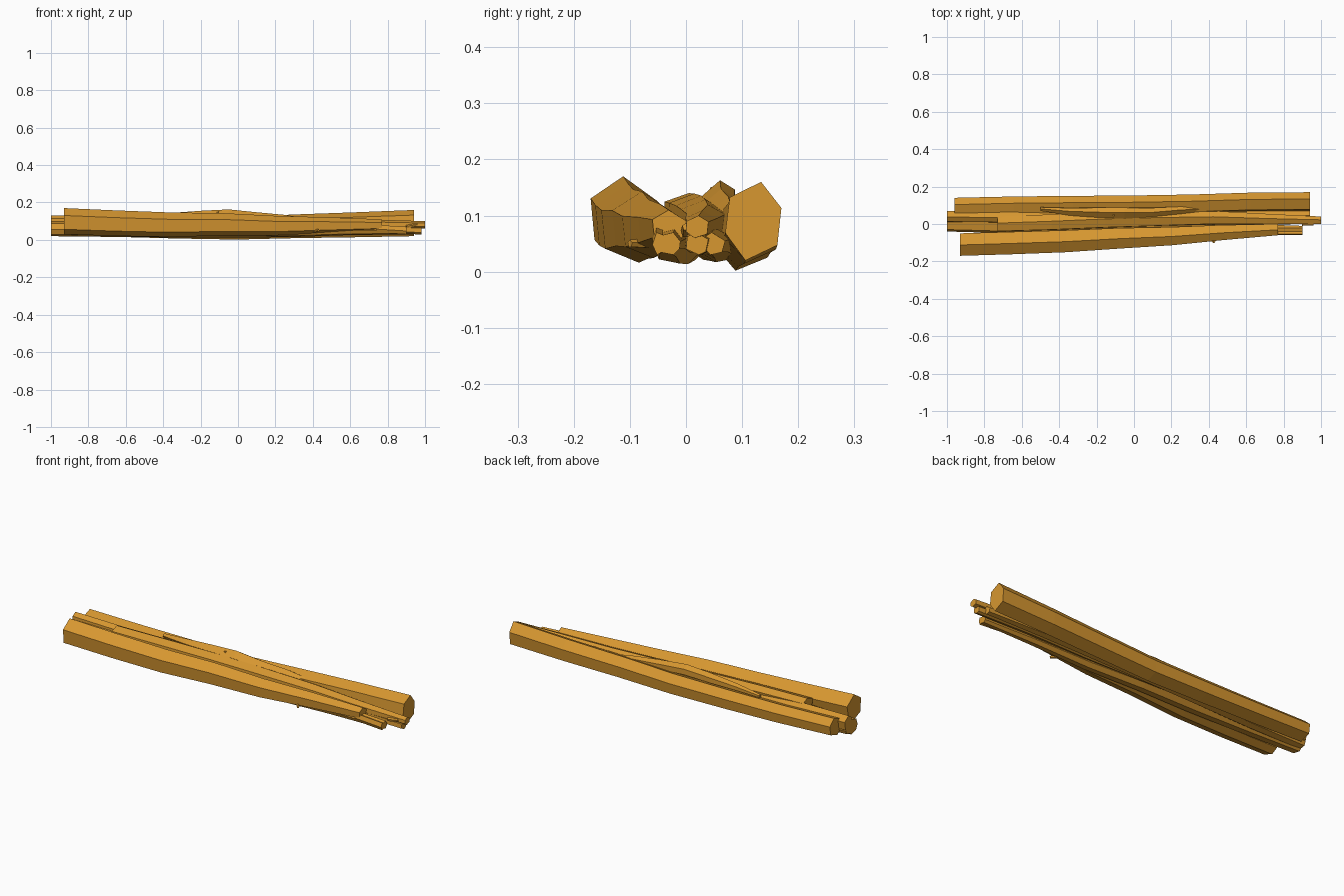
import bpy, bmesh, math, random
from mathutils import Vector

random.seed(4)
if "Cube" in bpy.data.objects:
    bpy.data.objects.remove(bpy.data.objects["Cube"])

wood = bpy.data.materials.new("golden wood")
wood.use_nodes = True
wood.diffuse_color = (0.68, 0.31, 0.03, 1)
shader = wood.node_tree.nodes["Principled BSDF"]
shader.inputs["Base Color"].default_value = wood.diffuse_color


def uneven_profile(sides):
    """Irregular cross-section that fills a unit box in both directions."""
    angles = [(i + random.uniform(0.2, 0.7)) * math.tau / sides for i in range(sides)]
    across = [math.cos(angle) for angle in angles]
    upward = [math.sin(angle) for angle in angles]

    def fill(values):
        low, high = min(values), max(values)
        return [2 * (value - low) / (high - low) - 1 for value in values]

    return list(zip(fill(across), fill(upward)))


def finish(name, bm):
    """Turn the mesh under construction into a flat-shaded wooden object."""
    bmesh.ops.recalc_face_normals(bm, faces=bm.faces)
    mesh = bpy.data.meshes.new(name)
    bm.to_mesh(mesh)
    bm.free()
    mesh.materials.append(wood)
    bpy.context.collection.objects.link(bpy.data.objects.new(name, mesh))


def branch(name, start, end, width, height, bow=(0, 0), swell=0, sides=6, steps=6):
    """Loft a gnarled branch; width and height are half sizes at both ends."""
    bm = bmesh.new()
    profile = uneven_profile(sides)
    start, end = Vector(start), Vector(end)
    rings = []
    for step in range(steps + 1):
        t = step / steps
        middle = math.sin(math.pi * t)
        wobble = 0.004 * min(1, step, steps - step)
        centre = start.lerp(end, t)
        centre.y += bow[0] * middle + random.uniform(-wobble, wobble)
        centre.z += bow[1] * middle + random.uniform(-wobble, wobble)
        half_width = width[0] + (width[1] - width[0]) * t + swell * middle
        half_height = height[0] + (height[1] - height[0]) * t + swell * middle
        rings.append([bm.verts.new(centre + Vector((0, u * half_width, v * half_height)))
                      for u, v in profile])
    for ring, following in zip(rings, rings[1:]):
        for i in range(sides):
            j = (i + 1) % sides
            bm.faces.new((ring[i], ring[j], following[j], following[i]))
    bm.faces.new(rings[0])
    bm.faces.new(rings[-1])
    finish(name, bm)


def twig_stub(name, base, tip, radius):
    """Short broken twig standing off a branch."""
    bm = bmesh.new()
    base, tip = Vector(base), Vector(tip)
    direction = tip - base
    bmesh.ops.create_cone(bm, cap_ends=True, segments=5, radius1=radius,
                          radius2=radius * 0.7, depth=direction.length)
    bm.transform(direction.to_track_quat('Z', 'Y').to_matrix().to_4x4())
    bmesh.ops.translate(bm, verts=bm.verts, vec=(base + tip) / 2)
    finish(name, bm)


# Thick logs along the back and the front
branch("back_log", start=(-0.96, 0.09, 0.08), end=(0.94, 0.12, 0.09),
       width=(0.05, 0.05), height=(0.05, 0.07), bow=(0, -0.02))
branch("front_log", start=(-0.93, -0.11, 0.1), end=(0.77, -0.03, 0.08),
       width=(0.06, 0.03), height=(0.07, 0.03), bow=(-0.01, -0.01), swell=0.01)

# Thinner branches packed between the logs
branch("top_branch", start=(-0.73, 0, 0.11), end=(1, 0.02, 0.08),
       width=(0.04, 0.02), height=(0.03, 0.02), bow=(0.02, 0), swell=0.01)
branch("middle_branch", start=(-1, 0.04, 0.09), end=(0.98, 0.02, 0.05),
       width=(0.03, 0.02), height=(0.04, 0.02), swell=0.01)
branch("lower_branch", start=(-1, 0, 0.06), end=(0.9, -0.03, 0.05),
       width=(0.04, 0.02), height=(0.04, 0.02), swell=0.01, sides=7)
branch("slender_branch", start=(-1, 0.03, 0.05), end=(0.94, 0.05, 0.05),
       width=(0.03, 0.02), height=(0.02, 0.02), bow=(0.02, 0), swell=0.01)
branch("crossing_branch", start=(-0.5, 0.08, 0.12), end=(0.4, 0.08, 0.1),
       width=(0.01, 0.01), height=(0.01, 0.01), bow=(-0.02, 0.02), swell=0.02, sides=5)

# Splinter at the right end and broken twig stubs
branch("end_splinter", start=(0.74, -0.05, 0.06), end=(0.9, -0.05, 0.05),
       width=(0.01, 0.01), height=(0.02, 0.02), sides=5, steps=1)
twig_stub("top_knot", base=(-0.1, 0.05, 0.11), tip=(-0.11, 0.05, 0.15), radius=0.01)
twig_stub("front_knot", base=(0.4, -0.06, 0.05), tip=(0.43, -0.1, 0.05), radius=0.01)
twig_stub("end_knot", base=(0.9, 0, 0.07), tip=(0.96, 0, 0.08), radius=0.01)
